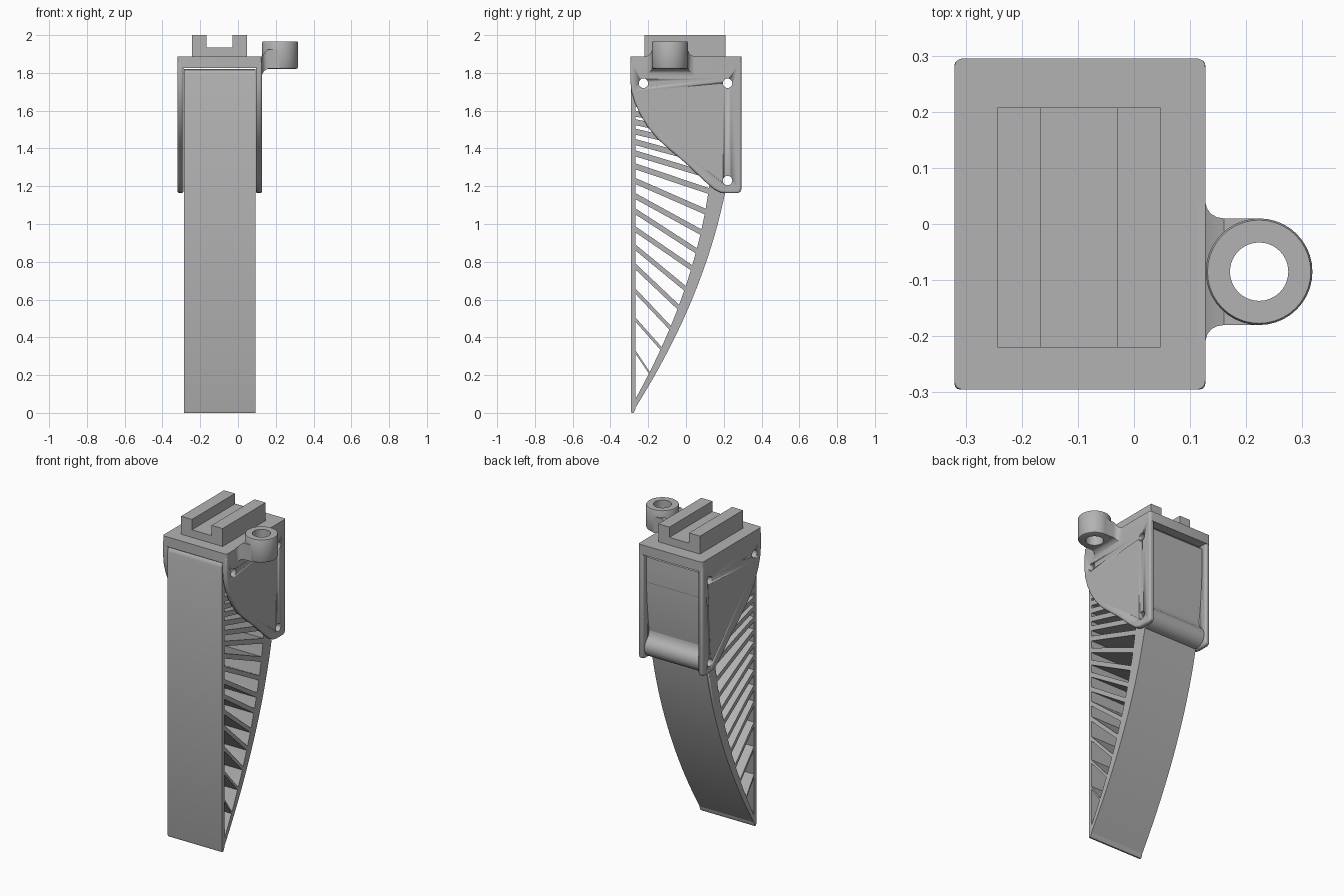
import bpy, bmesh, math

if "Cube" in bpy.data.objects:
    bpy.data.objects.remove(bpy.data.objects["Cube"])

grey = bpy.data.materials.new("grey plastic")
grey.diffuse_color = (0.45, 0.45, 0.45, 1)
grey.use_nodes = True
grey.node_tree.nodes["Principled BSDF"].inputs["Base Color"].default_value = grey.diffuse_color


def finish(name, bm, smooth=True):
    bmesh.ops.recalc_face_normals(bm, faces=bm.faces)
    me = bpy.data.meshes.new(name)
    bm.to_mesh(me)
    bm.free()
    ob = bpy.data.objects.new(name, me)
    bpy.context.collection.objects.link(ob)
    me.materials.append(grey)
    bpy.ops.object.select_all(action='DESELECT')
    ob.select_set(True)
    bpy.context.view_layer.objects.active = ob
    if smooth:
        bpy.ops.object.shade_smooth_by_angle(angle=math.radians(30))
    return ob


def apply(ob, kind, **settings):
    bpy.context.view_layer.objects.active = ob
    mod = ob.modifiers.new(kind, kind)
    for key, value in settings.items():
        setattr(mod, key, value)
    bpy.ops.object.modifier_move_to_index(modifier=mod.name, index=0)
    bpy.ops.object.modifier_apply(modifier=mod.name)


def loft(name, rings, closed=False):
    """Skin a list of equal-length rings; cap the ends unless closed."""
    bm = bmesh.new()
    vs = [[bm.verts.new(p) for p in r] for r in rings]
    n = len(vs[0])
    for k in range(len(vs) if closed else len(vs) - 1):
        a, b = vs[k], vs[(k + 1) % len(vs)]
        for i in range(n):
            j = (i + 1) % n
            bm.faces.new((a[i], a[j], b[j], b[i]))
    if not closed:
        bm.faces.new(vs[0])
        bm.faces.new(vs[-1])
    return finish(name, bm)


def prism(name, pts, axis, lo, hi):
    place = {'x': lambda p, t: (t, p[0], p[1]),
             'y': lambda p, t: (p[0], t, p[1]),
             'z': lambda p, t: (p[0], p[1], t)}[axis]
    return loft(name, [[place(p, t) for p in pts] for t in (lo, hi)])


def circle(cx, cy, r, n=32, a0=0.0, a1=360.0):
    full = a1 - a0 >= 360
    return [(cx + r * math.cos(math.radians(a0 + (a1 - a0) * i / (n if full else n - 1))),
             cy + r * math.sin(math.radians(a0 + (a1 - a0) * i / (n if full else n - 1))))
            for i in range(n)]


def cut(obs, cutters):
    for c in cutters:
        for ob in obs:
            apply(ob, 'BOOLEAN', operation='DIFFERENCE', object=c, solver='EXACT')
    for c in cutters:
        bpy.data.objects.remove(c)


# Curved back of the finger: outer and inner faces as y(z)
def outer(z):
    return -0.285 + 0.64 * z - 0.187 * z * z


def inner(z):
    return outer(z) - 0.025 - 0.055 * z


X0, X1 = -0.286, 0.092          # finger width
FRONT, WALL = -0.292, -0.268    # front wall faces

# Mount top plate with rounded corners
r = 0.015
corners = [(0.112, 0.28, 0), (-0.305, 0.28, 90), (-0.305, -0.28, 180), (0.112, -0.28, 270)]
plate_pts = [p for cx, cy, a in corners for p in circle(cx, cy, r, 6, a, a + 90)]
prism("top_plate", plate_pts, 'z', 1.825, 1.887)

# Slotted rail on the top plate
prism("top_rail", [(-0.243, 1.88), (0.047, 1.88), (0.047, 2.0), (-0.03, 2.0), (-0.03, 1.935),
                   (-0.167, 1.935), (-0.167, 2.0), (-0.243, 2.0)], 'y', -0.22, 0.208)

# Side plates
side_pts = [(-0.295, 1.86), (0.293, 1.86), (0.293, 1.185), (0.287, 1.17), (0.273, 1.163),
            (0.21, 1.163), (0.18, 1.168), (0.15, 1.183), (0.1, 1.225), (0.0, 1.32),
            (-0.1, 1.405), (-0.15, 1.45), (-0.2, 1.51), (-0.24, 1.575), (-0.27, 1.64),
            (-0.288, 1.70), (-0.295, 1.76)]
sides = []
for label, a, b in (("left", -0.32, -0.289), ("right", 0.095, 0.127)):
    ob = prism("side_plate_" + label, side_pts, 'x', a, b)
    apply(ob, 'BEVEL', width=0.01, segments=3, limit_method='ANGLE', angle_limit=math.radians(50))
    sides.append(ob)

# Finger: flat front wall with rounded top and tip
prism("front_wall", [(FRONT, 0.012), (-0.288, 0.0), (-0.278, 0.0), (WALL, 0.02), (WALL, 1.82),
                     (-0.278, 1.818), (-0.287, 1.808), (FRONT, 1.79)], 'x', X0, X1)

# Finger: curved back beam
zs = [0.002 + 1.698 * i / 36 for i in range(37)]
back_pts = [(outer(z), z) for z in zs]
back_pts += [(max(inner(z), -0.287), z) for z in reversed(zs[1:])]
prism("back_beam", back_pts, 'x', X0, X1)

# Finger: solid head between the side plates
head_pts = [(-0.28, 1.62), (outer(1.62) - 0.01, 1.62)]
head_pts += [(outer(z), z) for z in (1.64, 1.7, 1.76, 1.8)]
head_pts += [(0.25, 1.815), (0.235, 1.82), (-0.28, 1.82)]
head = prism("finger_head", head_pts, 'x', X0, X1)

# Finger: rounded pin boss blending into the back beam
boss_pts = circle(0.215, 1.23, 0.066, 18, -95, 50)
boss_pts += [(0.244, 1.295), (0.236, 1.32), (0.233, 1.35), (0.235, 1.39), (0.15, 1.39), (0.15, 1.17)]
boss = prism("pin_boss", boss_pts, 'x', X0, X1)

# Finger: slanted ribs, as (front height, back height)
ribs = [(0.33, 0.20), (0.50, 0.33), (0.65, 0.44), (0.78, 0.55), (0.88, 0.65), (0.975, 0.76),
        (1.07, 0.85), (1.15, 0.95), (1.23, 1.06), (1.307, 1.17), (1.375, 1.25), (1.435, 1.32),
        (1.49, 1.39), (1.54, 1.45), (1.585, 1.51)]
for i, (f, b) in enumerate(ribs):
    h = min(0.008 + 0.003 * i, 0.016)
    yb = inner(b) + 0.015
    prism(f"rib_{i + 1}", [(WALL - 0.005, f - h), (yb, b - h), (yb, b + h), (WALL - 0.005, f + h)],
          'x', X0, X1)

# Pin holes through plates, head and boss
pins = [prism("pin_cutter", circle(y, z, 0.025, 24), 'x', -0.5, 0.5)
        for y, z in ((-0.225, 1.745), (0.22, 1.745), (0.22, 1.23))]
back = bpy.data.objects["back_beam"]
cut(sides + [head, boss, back], pins)

# Ring on the side of the mount
CX, CY = 0.223, -0.085
section = [(0.052, 1.82), (0.082, 1.82), (0.091, 1.824), (0.095, 1.834), (0.095, 1.96),
           (0.092, 1.966), (0.052, 1.966)]
loft("side_ring", [[(CX + rr * math.cos(a), CY + rr * math.sin(a), z) for rr, z in section]
                   for a in [2 * math.pi * k / 40 for k in range(40)]], closed=True)

# Neck flaring from the ring into the mount: x, half width, bottom, top
stations = [(0.100, 0.126, 1.785, 1.886), (0.127, 0.125, 1.787, 1.888), (0.130, 0.113, 1.798, 1.893),
            (0.137, 0.103, 1.808, 1.902), (0.148, 0.097, 1.817, 1.915), (0.16, 0.095, 1.822, 1.925),
            (CX, 0.0945, 1.822, 1.925)]
neck = loft("ring_neck", [[(x, CY - w, lo), (x, CY + w, lo), (x, CY + w, hi), (x, CY - w, hi)]
                          for x, w, lo, hi in stations])
cut([neck], [prism("ring_cutter", circle(CX, CY, 0.06, 40), 'z', 1.7, 2.1)])
